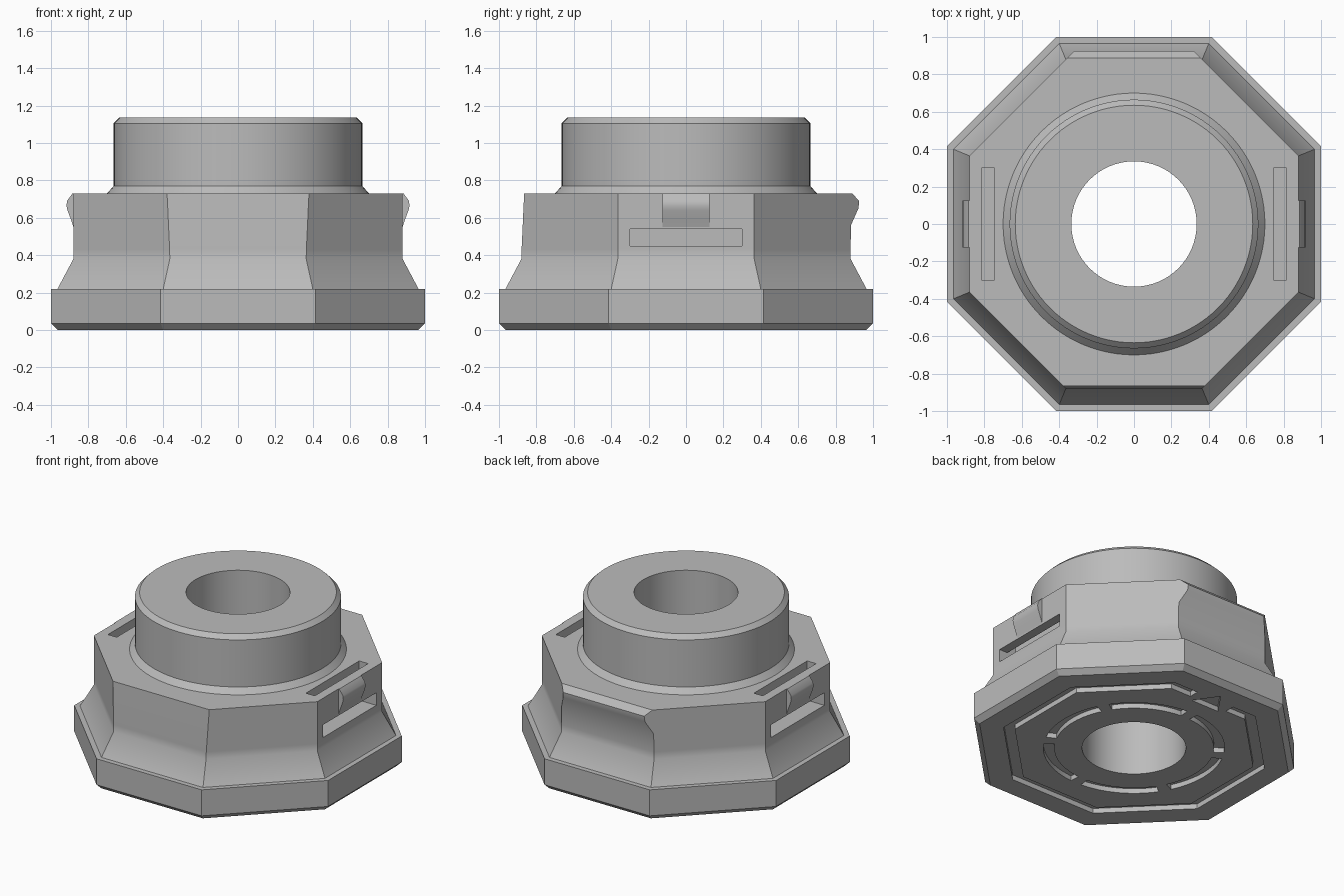
import bpy, bmesh, math
from mathutils import Vector

if "Cube" in bpy.data.objects:
    bpy.data.objects.remove(bpy.data.objects["Cube"], do_unlink=True)

GREY = (0.5, 0.5, 0.5, 1)
mat = bpy.data.materials.new("plain_grey")
mat.use_nodes = True
mat.diffuse_color = GREY
mat.node_tree.nodes["Principled BSDF"].inputs["Base Color"].default_value = GREY

BORE = 0.335
SEGMENTS = 96


def make_object(name, bm):
    bmesh.ops.recalc_face_normals(bm, faces=bm.faces)
    mesh = bpy.data.meshes.new(name)
    bm.to_mesh(mesh)
    bm.free()
    mesh.materials.append(mat)
    obj = bpy.data.objects.new(name, mesh)
    bpy.context.collection.objects.link(obj)
    return obj


def loft(bm, rings, caps=True, closed=False):
    """Skin a stack of equal-length point rings."""
    loops = [[bm.verts.new(p) for p in ring] for ring in rings]
    pairs = list(zip(loops, loops[1:]))
    if closed:
        pairs.append((loops[-1], loops[0]))
    for a, b in pairs:
        for i in range(len(a)):
            j = (i + 1) % len(a)
            bm.faces.new((a[i], a[j], b[j], b[i]))
    if caps:
        bm.faces.new(loops[0])
        bm.faces.new(loops[-1])


def circle(r, z):
    turn = math.tau / SEGMENTS
    return [(r * math.cos(i * turn), r * math.sin(i * turn), z) for i in range(SEGMENTS)]


def octagon(side, z, front=None, back=None):
    """Eight corners found by crossing neighbouring side lines."""
    dist = [side] * 8
    dist[2] = back or side
    dist[6] = front or side
    pts = []
    s = math.sin(math.pi / 4)
    for i in range(8):
        a, b = i * math.pi / 4, (i + 1) * math.pi / 4
        d, e = dist[i], dist[(i + 1) % 8]
        pts.append(Vector(((d * math.sin(b) - e * math.sin(a)) / s,
                           (e * math.cos(a) - d * math.cos(b)) / s, z)))
    return pts


def flat_prism(bm, pts, z0, z1):
    loft(bm, [[(x, y, z) for x, y in pts] for z in (z0, z1)])


def side_prism(bm, pts, half_width):
    """Profile in x and z, extruded along y on both sides of the model."""
    for sx in (1, -1):
        loft(bm, [[(sx * x, y, z) for x, z in pts] for y in (-half_width, half_width)])


# Octagonal body: flange, concave waist, leaning front and lipped back
bm = bmesh.new()
loft(bm, [
    octagon(0.965, 0), octagon(1, 0.035), octagon(1, 0.22), octagon(0.965, 0.22),
    octagon(0.88, 0.38), octagon(0.88, 0.43, 0.879),
    octagon(0.88, 0.56, 0.873, 0.882), octagon(0.88, 0.65, 0.869, 0.922),
    octagon(0.88, 0.69, 0.867, 0.926), octagon(0.88, 0.73, 0.865, 0.888)])
body = make_object("octagonal_body", bm)

# Cutters: bore, side strap slots and underside grooves
DEPTH = 0.035
bm = bmesh.new()
loft(bm, [circle(BORE, -0.1), circle(BORE, 1)])
bore_cutter = make_object("bore_cutter", bm)

bm = bmesh.new()
side_prism(bm, [(0.745, 0.8), (0.815, 0.8), (0.815, 0.54),
                (1.1, 0.54), (1.1, 0.45), (0.745, 0.45)], 0.3)
slot_cutter = make_object("slot_cutter", bm)

bm = bmesh.new()


def open_octagon(r, gap):
    corners = [(p.x, p.y) for p in octagon(r, 0)]
    return [(-gap, r)] + corners[2:] + corners[:2] + [(gap, r)]


flat_prism(bm, open_octagon(0.815, 0.15) + open_octagon(0.745, 0.15)[::-1], -0.1, DEPTH)
flat_prism(bm, [(0, 0.87), (-0.11, 0.71), (0.11, 0.71)], -0.1, DEPTH)
for k in range(6):
    start = 30 + 60 * k
    angles = [math.radians(start + 4 + 52 * i / 14) for i in range(15)]
    arc = [(0.585 * math.cos(a), 0.585 * math.sin(a)) for a in angles]
    arc += [(0.515 * math.cos(a), 0.515 * math.sin(a)) for a in reversed(angles)]
    flat_prism(bm, arc, -0.1, DEPTH)
groove_cutter = make_object("groove_cutter", bm)

for cutter in (bore_cutter, slot_cutter, groove_cutter):
    mod = body.modifiers.new(cutter.name, "BOOLEAN")
    mod.operation = "DIFFERENCE"
    mod.solver = "EXACT"
    mod.object = cutter
bpy.context.view_layer.update()
cut_mesh = bpy.data.meshes.new_from_object(
    body.evaluated_get(bpy.context.evaluated_depsgraph_get()))
body.modifiers.clear()
body.data = cut_mesh
for cutter in (bore_cutter, slot_cutter, groove_cutter):
    bpy.data.objects.remove(cutter, do_unlink=True)

# Round collar with flared foot and chamfered rim
bm = bmesh.new()
loft(bm, [circle(r, z) for r, z in (
    (BORE, 0.73), (0.7, 0.73), (0.665, 0.77), (0.665, 1.105),
    (0.635, 1.135), (BORE, 1.135))], caps=False, closed=True)
collar = make_object("collar", bm)

# Catch hooks on both sides
bm = bmesh.new()
side_prism(bm, [(0.88, 0.55), (0.893, 0.59), (0.912, 0.64), (0.917, 0.665),
                (0.914, 0.69), (0.885, 0.73), (0.88, 0.73)], 0.125)
hooks = make_object("side_hooks", bm)

# Smooth shading with crisp edges
for obj in (body, collar, hooks):
    bpy.ops.object.select_all(action="DESELECT")
    obj.select_set(True)
    bpy.context.view_layer.objects.active = obj
    bpy.ops.object.shade_smooth_by_angle(angle=math.radians(30))
